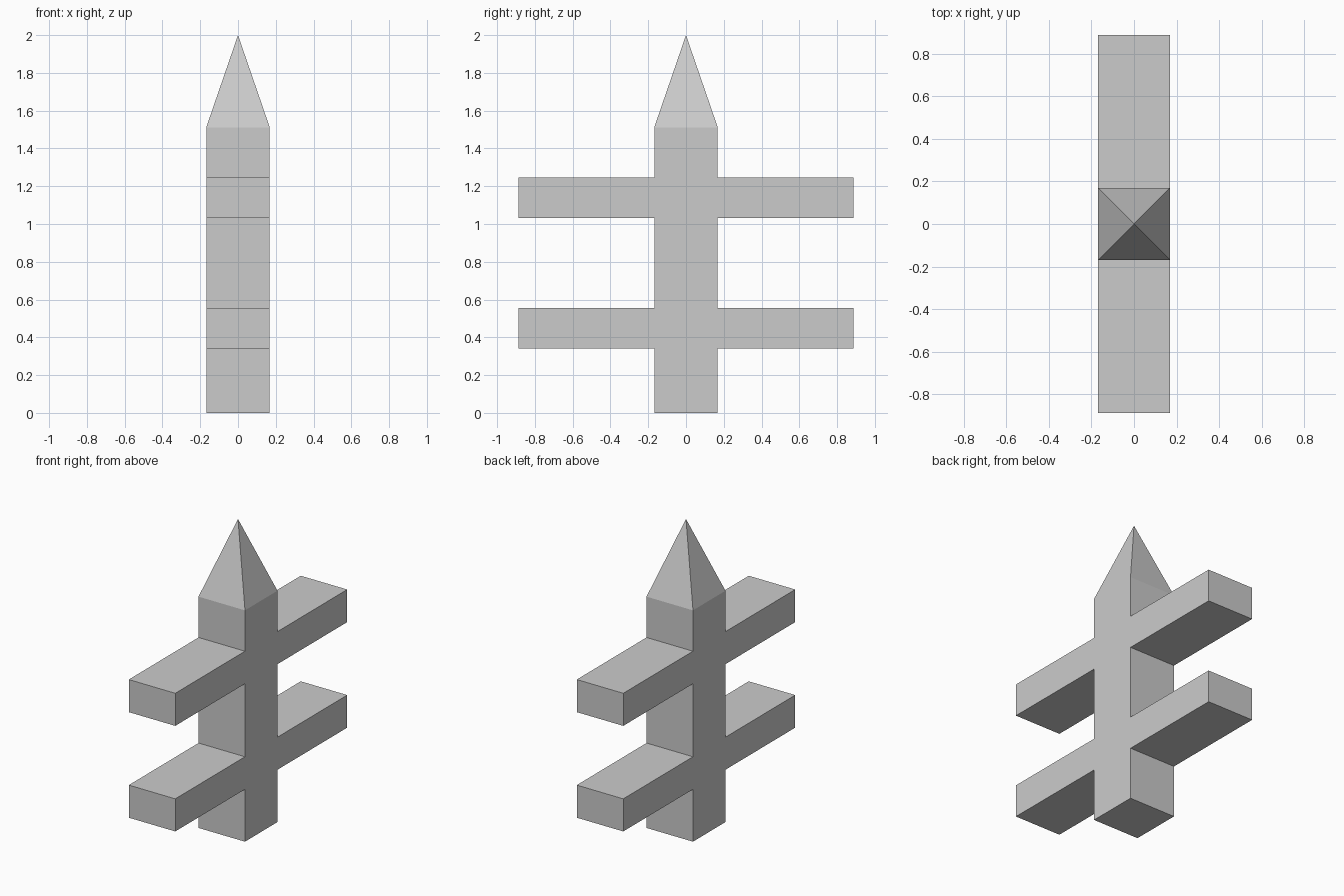
import bpy, bmesh
from mathutils import Vector

if "Cube" in bpy.data.objects:
    bpy.data.objects.remove(bpy.data.objects["Cube"])

HALF = 0.168        # half thickness of post and rails
REACH = 0.888       # half length of the rails
SHOULDER = 1.512    # where the pointed cap starts
RAILS = [(0.342, 0.555), (1.032, 1.245)]

# Side outline of post and flush rails: right half going up, then mirrored
right = [(HALF, 0)]
for low, high in RAILS:
    right += [(HALF, low), (REACH, low), (REACH, high), (HALF, high)]
right.append((HALF, SHOULDER))
outline = right + [(-y, z) for y, z in reversed(right)]

# Extrude the outline across x
bm = bmesh.new()
side = bm.faces.new([bm.verts.new((-HALF, y, z)) for y, z in outline])
grown = bmesh.ops.extrude_face_region(bm, geom=[side], use_keep_orig=True)
new_verts = [g for g in grown["geom"] if isinstance(g, bmesh.types.BMVert)]
bmesh.ops.translate(bm, vec=Vector((2 * HALF, 0, 0)), verts=new_verts)

# Pointed cap: raise the centre of the top face into a pyramid
top = max(bm.faces, key=lambda f: min(v.co.z for v in f.verts))
tip = bmesh.ops.poke(bm, faces=[top])["verts"][0]
tip.co = (0, 0, 2)

bmesh.ops.recalc_face_normals(bm, faces=bm.faces[:])
mesh = bpy.data.meshes.new("pointed_post_with_rails")
bm.to_mesh(mesh)
bm.free()
post = bpy.data.objects.new("pointed_post_with_rails", mesh)
bpy.context.collection.objects.link(post)
